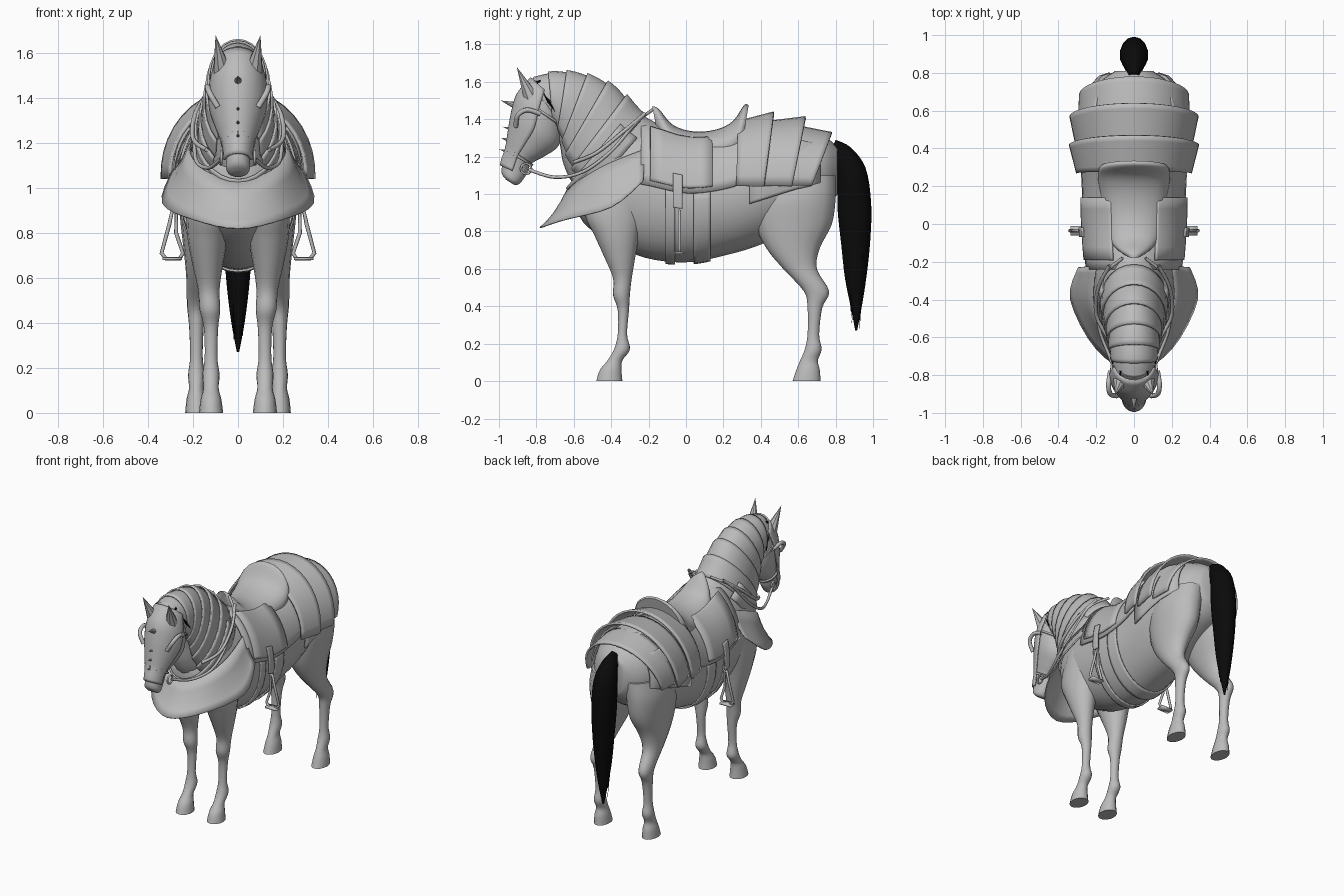
import bpy, bmesh, math, random
from mathutils import Vector

random.seed(4)
if "Cube" in bpy.data.objects:
    bpy.data.objects.remove(bpy.data.objects["Cube"])


def material(name, value):
    mat = bpy.data.materials.new(name)
    mat.use_nodes = True
    color = (value, value, value, 1)
    mat.diffuse_color = color
    mat.node_tree.nodes["Principled BSDF"].inputs["Base Color"].default_value = color
    return mat


GREY = material("pale grey", 0.5)
BLACK = material("black hair", 0.003)


def finish(name, bm, mat=GREY, thick=0, angle=40):
    bmesh.ops.recalc_face_normals(bm, faces=bm.faces)
    mesh = bpy.data.meshes.new(name)
    bm.to_mesh(mesh)
    bm.free()
    mesh.materials.append(mat)
    mesh.shade_smooth()
    mesh.set_sharp_from_angle(angle=math.radians(angle))
    obj = bpy.data.objects.new(name, mesh)
    bpy.context.collection.objects.link(obj)
    if thick:
        solid = obj.modifiers.new("thickness", "SOLIDIFY")
        solid.thickness = thick
        solid.offset = 0
    return obj


def at(rows, u):
    """Smooth interpolation between rows of numbers."""
    last = len(rows) - 1
    i = max(0, min(int(u), last - 1))
    f = u - i
    a, b, c, d = (rows[max(0, min(last, i + k))] for k in (-1, 0, 1, 2))
    return [q + f / 2 * (r - p + f * (2 * p - 5 * q + 4 * r - s + f * (3 * (q - r) + s - p)))
            for p, q, r, s in zip(a, b, c, d)]


def grid(name, rows, closed=False, caps=False, **kw):
    """Skin a list of point rows."""
    bm = bmesh.new()
    vs = [[bm.verts.new(p) for p in row] for row in rows]
    n = len(vs[0])
    for r, s in zip(vs, vs[1:]):
        for j in range(n if closed else n - 1):
            k = (j + 1) % n
            bm.faces.new((r[j], r[k], s[k], s[j]))
    if caps:
        bm.faces.new(vs[0])
        bm.faces.new(vs[-1])
    return finish(name, bm, **kw)


def ring(row, angles, scale=1):
    """Ellipse through an upper and a lower point: y, z, y, z, half width, x."""
    ya, za, yb, zb, w, x = (list(row) + [0])[:6]
    cy, cz, vy, vz = (ya + yb) / 2, (za + zb) / 2, (ya - yb) / 2, (za - zb) / 2
    return [(x + scale * w * math.sin(t), cy + scale * vy * math.cos(t),
             cz + scale * vz * math.cos(t)) for t in angles]


def loft(name, rows, sides=24, steps=4, **kw):
    angles = [math.tau * j / sides for j in range(sides)]
    count = (len(rows) - 1) * steps
    rings = [ring(at(rows, i / steps), angles) for i in range(count + 1)]
    return grid(name, rings, closed=True, caps=True, **kw)


def shell(name, rows, u0, u1, t0, t1, s0, s1, thick=0.01, steps=5):
    """Plate hugging part of a loft, its scale running from s0 to s1."""
    angles = [math.radians(t0 + (t1 - t0) * j / 20) for j in range(21)]
    rings = [ring(at(rows, u0 + (u1 - u0) * i / steps), angles, s0 + (s1 - s0) * i / steps)
             for i in range(steps + 1)]
    return grid(name, rings, thick=thick)


def spike(name, base, tip, radius, mat=GREY, sides=8):
    base, tip = Vector(base), Vector(tip)
    bm = bmesh.new()
    bmesh.ops.create_cone(bm, cap_ends=True, segments=sides, radius1=radius, radius2=0,
                          depth=(tip - base).length)
    turn = (tip - base).to_track_quat("Z", "Y").to_matrix().to_4x4()
    bm.transform(turn)
    bmesh.ops.translate(bm, verts=bm.verts, vec=(base + tip) / 2)
    return finish(name, bm, mat)


def tube(name, points, radius, cyclic=False, smooth=True):
    curve = bpy.data.curves.new(name, "CURVE")
    curve.dimensions = "3D"
    curve.bevel_depth = radius
    curve.bevel_resolution = 2
    if smooth:
        steps = (len(points) - 1) * 6
        points = [at(points, i / 6) for i in range(steps + 1)]
    line = curve.splines.new("POLY")
    line.points.add(len(points) - 1)
    for p, co in zip(line.points, points):
        p.co = (*co, 1)
    line.use_cyclic_u = cyclic
    curve.materials.append(GREY)
    obj = bpy.data.objects.new(name, curve)
    bpy.context.collection.objects.link(obj)


# Torso: y, top, bottom, half width
TORSO = [(y, a, y, b, w) for y, a, b, w in (
    (-.61, 1.12, .98, .07), (-.55, 1.22, .85, .16), (-.42, 1.34, .75, .21),
    (-.22, 1.36, .66, .235), (0, 1.3, .635, .25), (.2, 1.31, .67, .255),
    (.4, 1.37, .73, .265), (.6, 1.37, .83, .25), (.74, 1.31, .91, .19), (.81, 1.25, 1.0, .1))]
loft("torso", TORSO)


def torso_u(y):
    i = max(k for k, row in enumerate(TORSO[:-1]) if row[0] <= y)
    return i + (y - TORSO[i][0]) / (TORSO[i + 1][0] - TORSO[i][0])


# Legs: height, front, back, x, half width
FORE = [(1.08, -.5, -.2, .12, .1), (.9, -.54, -.22, .13, .1), (.78, -.49, -.25, .135, .09),
        (.67, -.44, -.27, .135, .07), (.55, -.39, -.29, .13, .048), (.46, -.39, -.3, .125, .046),
        (.38, -.365, -.305, .12, .032), (.25, -.365, -.315, .12, .028), (.17, -.385, -.3, .12, .038),
        (.11, -.42, -.34, .12, .034), (.06, -.46, -.345, .12, .046), (0, -.48, -.34, .12, .054)]
HIND = [(1.1, .42, .8, .12, .12), (.98, .37, .8, .14, .125), (.84, .37, .78, .145, .11),
        (.71, .43, .715, .16, .08), (.6, .52, .7, .175, .055), (.48, .63, .765, .185, .042),
        (.39, .65, .728, .185, .033), (.25, .65, .712, .185, .028), (.17, .635, .725, .185, .037),
        (.11, .61, .705, .185, .033), (.06, .59, .715, .185, .044), (0, .57, .72, .185, .05)]
for side, word in ((1, "left"), (-1, "right")):
    for label, rows in (("front", FORE), ("back", HIND)):
        loft(f"{word}_{label}_leg", [(a, z, b, z, w, side * x) for z, a, b, x, w in rows], sides=16)

# Neck with overlapping crest plates
NECK = [(-.12, 1.36, -.48, .92, .17), (-.26, 1.44, -.6, 1.05, .165), (-.4, 1.56, -.655, 1.16, .14),
        (-.55, 1.625, -.675, 1.27, .125), (-.7, 1.64, -.7, 1.36, .11), (-.81, 1.61, -.74, 1.42, .09)]
loft("neck", NECK)
for i in range(6):
    u = .75 + i * .68
    shell("neck_plate", NECK, u, u + .8, -140, 140, 1.03, 1.12)
shell("collar_plate", NECK, .5, 1.15, 60, 300, 1.1, 1.16)

# Head, face armour and ears
HEAD = [(-.81, 1.63, -.68, 1.5, .09), (-.89, 1.53, -.66, 1.37, .115), (-.92, 1.43, -.68, 1.26, .115),
        (-.94, 1.33, -.76, 1.2, .09), (-.957, 1.24, -.83, 1.16, .065), (-.98, 1.17, -.85, 1.11, .055),
        (-.985, 1.11, -.89, 1.055, .052), (-.96, 1.075, -.92, 1.05, .03)]
loft("head", HEAD)
shell("face_plate", HEAD, .2, 5.3, -85, 85, 1.08, 1.1, steps=20)
shell("cheek_strap", HEAD, 1.0, 1.12, 80, 280, 1.05, 1.05)
shell("nose_strap", HEAD, 3.9, 4.1, 0, 360, 1.1, 1.1)
spike("brow_spike", (0, -.9, 1.47), (0, -.99, 1.5), .022)
for z, y in ((1.35, -.945), (1.29, -.955), (1.23, -.965)):
    spike("nose_stud", (0, y, z), (0, y - .035, z + .01), .008)
for side in (1, -1):
    ear = spike("ear", (side * .07, -.83, 1.52), (side * .1, -.905, 1.68), .042)
    tube("eye_guard", [(side * x, y, z) for x, y, z in (
        (.09, -.91, 1.36), (.125, -.9, 1.42), (.135, -.85, 1.45), (.125, -.78, 1.43))], .013)
    tube("bit_ring", [(side * .075, -.855 + .028 * math.cos(a), 1.135 + .028 * math.sin(a))
                      for a in (math.tau * k / 12 for k in range(12))], .006, True, False)
    tube("rein", [(side * x, y, z) for x, y, z in (
        (.075, -.84, 1.13), (.13, -.7, 1.09), (.185, -.55, 1.12), (.19, -.4, 1.23),
        (.16, -.27, 1.38), (.06, -.18, 1.45))], .009)
    tube("shoulder_strap", [(side * x, y, z) for x, y, z in (
        (.14, -.6, 1.17), (.2, -.48, 1.22), (.19, -.34, 1.33), (.13, -.22, 1.43))], .01)

# Flared chest guard
rim = [(.2, -.22, 1.24), (.215, -.42, 1.16), (.15, -.56, 1.08), (0, -.63, 1.03)]
hem = [(.295, -.23, 1.07), (.335, -.4, .93), (.2, -.66, .86), (0, -.78, .82)]
rim, hem = ([*row, *[(-x, y, z) for x, y, z in row[-2::-1]]] for row in (rim, hem))
spans = [[at(row, k / 4) for k in range(25)] for row in (rim, hem)]
grid("chest_guard", [[Vector(p).lerp(Vector(q), f / 4) - Vector((0, 0, .1 * f / 4 * (1 - f / 4)))
                      for p, q in zip(*spans)] for f in range(5)], thick=.008)

# Saddle, flaps, girths and stirrups
SEAT = [(-.18, 1.47, -.13, 1.2, .05), (-.145, 1.455, -.1, 1.15, .1), (-.07, 1.37, -.05, 1.15, .145),
        (.04, 1.335, .04, 1.15, .16), (.16, 1.345, .14, 1.15, .175), (.25, 1.39, .22, 1.15, .19),
        (.31, 1.475, .26, 1.15, .19), (.335, 1.475, .28, 1.15, .175)]
loft("saddle_seat", SEAT)
shell("saddle_blanket", TORSO, torso_u(-.24), torso_u(.33), -84, 84, 1.07, 1.06, .015, 12)
for side in (1, -1):
    shell("saddle_flap", TORSO, torso_u(-.19), torso_u(.14), side * 25, side * 80, 1.11, 1.11, .015)
    shell("rump_skirt", TORSO, torso_u(.34), torso_u(.71), side * 50, side * 104, 1.07, 1.09)
    shell("stirrup_strap", TORSO, torso_u(-.07), torso_u(-.02), side * 70, side * 97, 1.16, 1.16)
    tube("stirrup", [(side * x, -.035, z) for x, z in (
        (.275, .91), (.275, .8), (.245, .71), (.26, .685), (.32, .685), (.34, .71), (.305, .84), (.29, .91))],
        .009, True, False)
    tread = [[(side * x, y, .685) for x in (.25, .335)] for y in (-.06, -.01)]
    grid("stirrup_tread", tread, thick=.012)
for a, b in ((-.11, -.06), (.04, .13)):
    shell("girth", TORSO, torso_u(a), torso_u(b), 80, 280, 1.025, 1.025)

# Overlapping rump plates: top y, top z, lower y, half width at each edge
for front, back in (((.28, 1.385, .27, .3), (.47, 1.435, .42, .338)),
                    ((.44, 1.385, .4, .3), (.64, 1.41, .57, .335)),
                    ((.6, 1.36, .54, .29), (.78, 1.325, .68, .285))):
    rows = [(y, z, 2 * low - y, 2.12 - z, w) for y, z, low, w in (front, back)]
    shell("rump_plate", rows, 0, 1, -93, 93, 1, 1, .014)

# Tail and hair tufts
TAIL = [(.8, 1.29, .77, 1.22, .03), (.88, 1.25, .8, 1.14, .055), (.96, 1.14, .81, 1.06, .075),
        (.99, .95, .81, .92, .075), (.985, .75, .83, .73, .065), (.965, .56, .85, .55, .05),
        (.94, .4, .88, .4, .03), (.915, .27, .905, .27, .005)]
loft("tail", TAIL, mat=BLACK, sides=14)
for i in range(16):
    x, y = random.uniform(-.045, .045), random.uniform(.86, .96)
    spike("tail_strand", (x, y, .68), (x * .6, y * .6 + .364, random.uniform(.27, .45)), .014, BLACK, 5)
for side in (1, -1):
    for k in range(4):
        spike("mane_tuft", (side * (.06 + .01 * k), -.79 + .01 * k, 1.6 - .02 * k),
              (side * (.1 + .01 * k), -.76 + .02 * k, 1.53 - .03 * k), .018, BLACK, 5)
